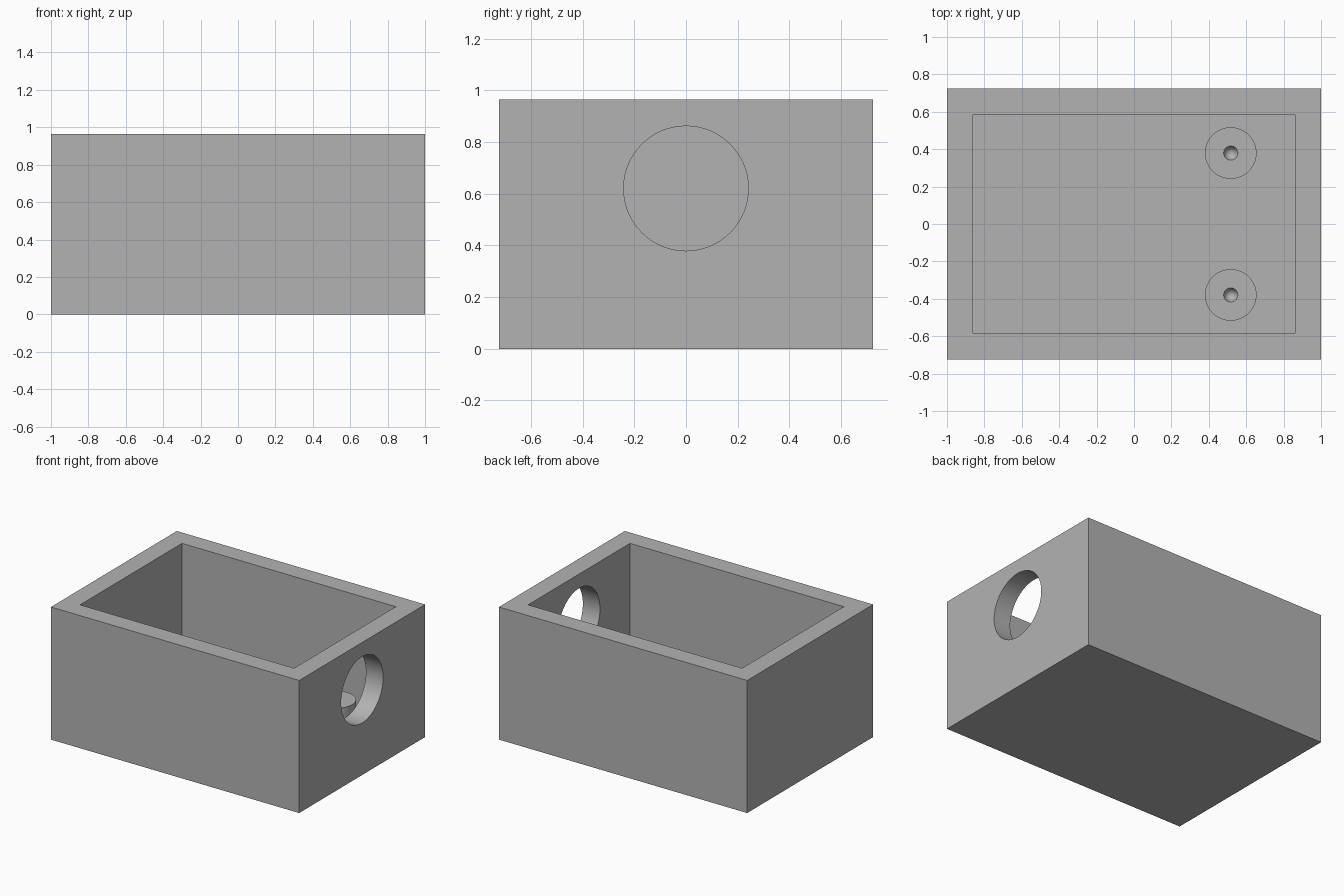
import bpy
import math

if "Cube" in bpy.data.objects:
    bpy.data.objects.remove(bpy.data.objects["Cube"], do_unlink=True)

U = 2 / 58                      # one design unit
LENGTH, WIDTH, HEIGHT, WALL = 58 * U, 42 * U, 28 * U, 4 * U

grey = bpy.data.materials.new("plain_grey")
grey.use_nodes = True
grey.diffuse_color = (0.45, 0.45, 0.45, 1)
grey.node_tree.nodes["Principled BSDF"].inputs["Base Color"].default_value = grey.diffuse_color


def finish(name):
    obj = bpy.context.object
    obj.name = name
    obj.data.materials.append(grey)
    return obj


def block(name, size, z_low):
    bpy.ops.mesh.primitive_cube_add(size=1, location=(0, 0, z_low + size[2] / 2))
    obj = finish(name)
    obj.scale = size
    bpy.ops.object.transform_apply(location=False, rotation=False, scale=True)
    return obj


def cut(target, cutter):
    cutter.hide_render = True
    mod = target.modifiers.new("cut", 'BOOLEAN')
    mod.operation = 'DIFFERENCE'
    mod.solver = 'EXACT'
    mod.object = cutter
    bpy.context.view_layer.objects.active = target
    bpy.ops.object.modifier_apply(modifier=mod.name)
    bpy.data.objects.remove(cutter, do_unlink=True)


def smooth(obj):
    bpy.ops.object.select_all(action='DESELECT')
    obj.select_set(True)
    bpy.context.view_layer.objects.active = obj
    bpy.ops.object.shade_smooth_by_angle(angle=math.radians(30))


# Open-topped box
box = block("box", (LENGTH, WIDTH, HEIGHT), 0)
cut(box, block("cavity_cutter", (LENGTH - 2 * WALL, WIDTH - 2 * WALL, HEIGHT), WALL))

# Round opening through the left end wall
bpy.ops.mesh.primitive_cylinder_add(vertices=64, radius=7 * U, depth=3 * WALL,
                                    location=(LENGTH / 2, 0, 18 * U),
                                    rotation=(0, math.pi / 2, 0))
cut(box, finish("opening_cutter"))
smooth(box)

# Mounting posts on the floor, each with a tapered pilot hole
for side, label in ((-1, "front"), (1, "back")):
    x, y, top = 15 * U, side * 11 * U, 8 * U
    bpy.ops.mesh.primitive_cylinder_add(vertices=48, radius=4 * U, depth=WALL,
                                        location=(x, y, top - WALL / 2))
    post = finish(label + "_post")
    depth = 3 * U
    bpy.ops.mesh.primitive_cone_add(vertices=32, radius1=0, radius2=2.2 * U, depth=2 * depth,
                                    location=(x, y, top))
    cut(post, finish("pilot_cutter"))
    smooth(post)
